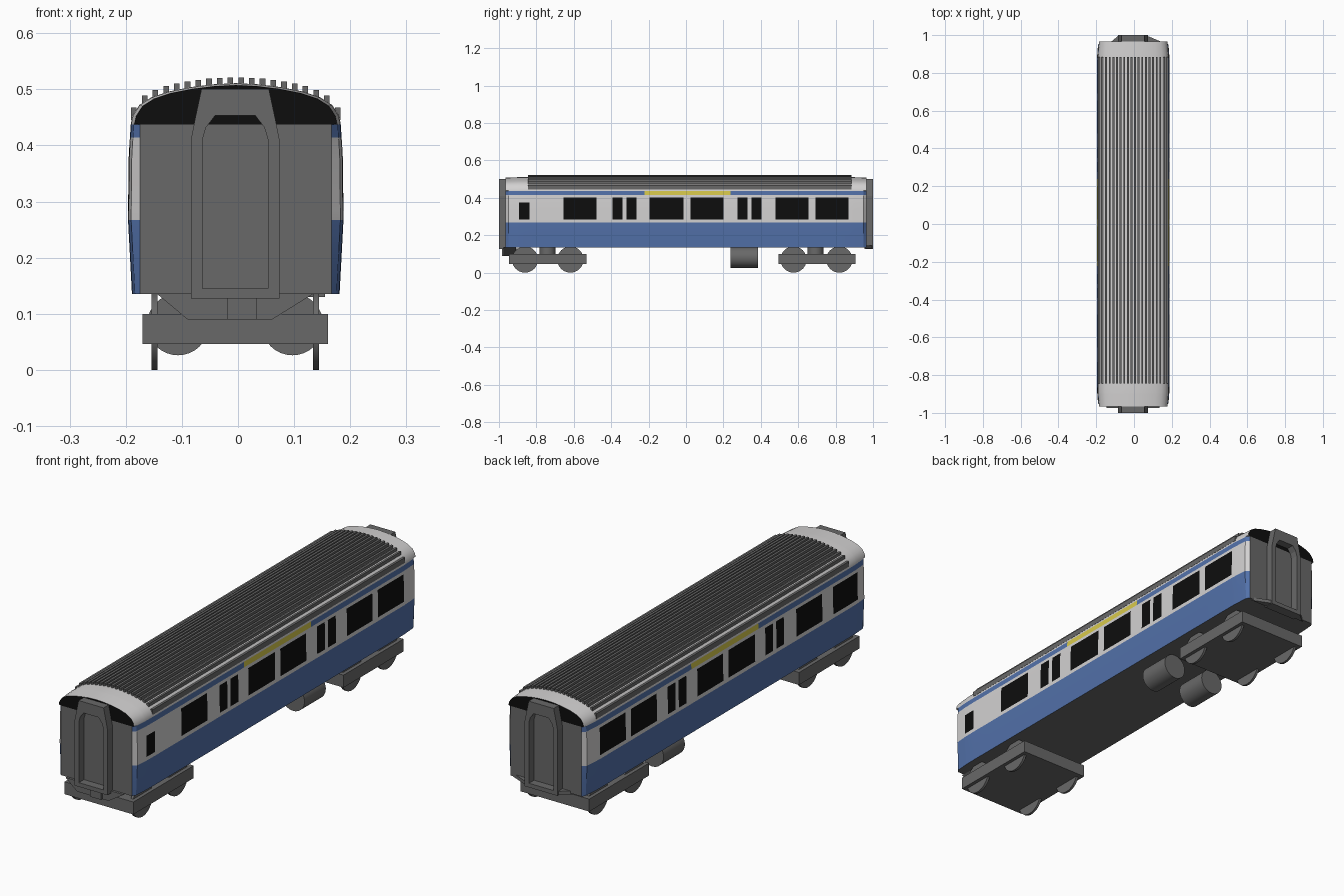
import bpy, bmesh, math
from mathutils import Matrix, Vector

if "Cube" in bpy.data.objects:
    bpy.data.objects.remove(bpy.data.objects["Cube"])

CX = -0.005  # centre line of the carriage


def mat(name, r, g, b):
    m = bpy.data.materials.new(name)
    m.diffuse_color = (r, g, b, 1)
    m.use_nodes = True
    m.node_tree.nodes["Principled BSDF"].inputs["Base Color"].default_value = m.diffuse_color
    return m


WHITE = mat("white_paint", 0.65, 0.64, 0.64)
BLUE = mat("blue_paint", 0.085, 0.165, 0.40)
YELLOW = mat("yellow_paint", 0.68, 0.58, 0.07)
BLACK = mat("black_glass", 0.004, 0.004, 0.004)
GREY = mat("dark_grey", 0.14, 0.14, 0.14)


def finish(name, bm, mats, smooth=False):
    bmesh.ops.recalc_face_normals(bm, faces=bm.faces[:])
    me = bpy.data.meshes.new(name)
    bm.to_mesh(me)
    bm.free()
    for m in mats:
        me.materials.append(m)
    ob = bpy.data.objects.new(name, me)
    bpy.context.collection.objects.link(ob)
    if smooth:
        bpy.ops.object.select_all(action='DESELECT')
        ob.select_set(True)
        bpy.context.view_layer.objects.active = ob
        bpy.ops.object.shade_smooth_by_angle(angle=math.radians(30))
    return ob


def add_box(bm, lo, hi):
    c = [(a + b) / 2 for a, b in zip(lo, hi)]
    s = [b - a for a, b in zip(lo, hi)]
    bmesh.ops.create_cube(bm, size=1, matrix=Matrix.Translation(c) @ Matrix.Diagonal((*s, 1)))


def box(name, lo, hi):
    bm = bmesh.new()
    add_box(bm, lo, hi)
    return finish(name, bm, [GREY])


def cylinder(name, centre, radius, length, axis):
    bm = bmesh.new()
    rot = Vector((0, 0, 1)).rotation_difference(Vector(axis)).to_matrix().to_4x4()
    bmesh.ops.create_cone(bm, cap_ends=True, segments=32, radius1=radius, radius2=radius,
                          depth=length, matrix=Matrix.Translation(centre) @ rot)
    return finish(name, bm, [GREY], True)


def prism(name, pts, y0, y1):
    """Extrude an (x, z) outline along y."""
    bm = bmesh.new()
    f = bm.faces.new([bm.verts.new((x + CX, y0, z)) for x, z in pts])
    r = bmesh.ops.extrude_face_region(bm, geom=[f])
    bmesh.ops.translate(bm, vec=(0, y1 - y0, 0),
                        verts=[v for v in r['geom'] if isinstance(v, bmesh.types.BMVert)])
    return finish(name, bm, [GREY])


def lerp(table, t):
    for (a, va), (b, vb) in zip(table, table[1:]):
        if t <= b:
            return va + (vb - va) * (t - a) / (b - a)
    return table[-1][1]


# Body shell: section lofted through stations that also outline the windows
WIDTH = [(0.135, 0.185), (0.267, 0.192), (0.38, 0.191), (0.439, 0.187)]
ROOF = [(0, 0.511), (0.04, 0.509), (0.08, 0.504), (0.12, 0.496), (0.15, 0.486),
        (0.172, 0.472), (0.184, 0.453), (0.187, 0.439)]
LEVELS = [0.135, 0.2, 0.267, 0.283, 0.33, 0.374, 0.401, 0.414, 0.437, 0.439]
SHARED = [(-0.655, -0.478), (-0.393, -0.34), (-0.318, -0.265), (-0.195, -0.013), (0.024, 0.2),
          (0.275, 0.329), (0.35, 0.404), (0.479, 0.655), (0.692, 0.869)]
SMALL = (-0.893, -0.837)
LEFT_EXTRA = (-0.9, -0.73)
YEL = (-0.222, 0.238)
stations = sorted({v for w in SHARED + [SMALL, LEFT_EXTRA, YEL] for v in w}
                  | {-0.965, -0.95, -0.92, 0.9, 0.95, 0.965})


def section(y):
    end = abs(y) > 0.96
    taper = 1 - 0.035 * max(0, (abs(y) - 0.88) / 0.085)
    drop = 1 - 0.05 * max(0, (abs(y) - 0.88) / 0.085)
    half = []
    for z in LEVELS:
        half.append((0.171 if end and z < 0.438 else lerp(WIDTH, z) * taper, z))
    for x, z in reversed(ROOF[:-1]):
        half.append((x * taper, 0.439 + (z - 0.439) * drop))
    return [(-x, z) for x, z in half] + [(x, z) for x, z in reversed(half[:-1])]


def side_material(x, y, z):
    if z < 0.267:
        return 1
    if 0.414 < z < 0.438:
        return 2 if YEL[0] < y < YEL[1] else 1
    if 0.283 < z < 0.401:
        if any(a < y < b for a, b in SHARED):
            return 3
        if x < 0 and LEFT_EXTRA[0] < y < LEFT_EXTRA[1]:
            return 3
        if x > 0 and SMALL[0] < y < SMALL[1] and z < 0.374:
            return 3
    return 0


bm = bmesh.new()
rings = [[bm.verts.new((x + CX + 0.001, y, z)) for x, z in section(y)] for y in stations]
n = len(rings[0])
for ra, rb in zip(rings, rings[1:]):
    for i in range(n):
        j = (i + 1) % n
        f = bm.faces.new((ra[i], ra[j], rb[j], rb[i]))
        c = f.calc_center_median()
        f.material_index = 4 if j == 0 else side_material(c.x - CX, c.y, c.z)
k = len(LEVELS)
for ring in (rings[0], rings[-1]):  # grey end wall under a black cap
    bm.faces.new(ring[:k - 1] + ring[n - k + 1:]).material_index = 4
    bm.faces.new((ring[k - 2], ring[k - 1], ring[n - k], ring[n - k + 1])).material_index = 3
    bm.faces.new(ring[k - 1:n - k + 1]).material_index = 3
finish("carriage_body", bm, [WHITE, BLUE, YELLOW, BLACK, GREY], True)

# Roof ribs following the roof curve
bm = bmesh.new()
for i in range(20):
    x = (i - 9.5) * 0.0191
    z = lerp(ROOF, abs(x))
    add_box(bm, (x + CX + 0.001 - 0.005, -0.845, z - 0.012),
            (x + CX + 0.001 + 0.005, 0.885, z + 0.011))
finish("roof_ribs", bm, [GREY])

# Gangway frames: an outer outline bridged to an arched opening
OUTER = [(0.079, 0.127), (0.079, 0.41), (0.072, 0.445), (0.06, 0.501)]
INNER = [(0.0585, 0.145), (0.0585, 0.41), (0.052, 0.432), (0.036, 0.453)]


def loop(half):
    return half + [(-x, z) for x, z in reversed(half)]


for name, y_in, y_out in (("front_gangway", -0.955, -1.0), ("rear_gangway", 0.955, 1.0)):
    bm = bmesh.new()
    o0, o1, i0, i1 = [[bm.verts.new((x + CX, y, z)) for x, z in loop(p)]
                      for p, y in ((OUTER, y_in), (OUTER, y_out), (INNER, y_in), (INNER, y_out))]
    for a, b in ((o0, o1), (o1, i1), (i1, i0), (i0, o0)):
        for i in range(len(a)):
            j = (i + 1) % len(a)
            bm.faces.new((a[i], a[j], b[j], b[i]))
    finish(name, bm, [GREY])

# Front coupler bracket, coupler and rear step
prism("front_bracket", [(-0.14, 0.136), (-0.085, 0.09), (0.066, 0.09), (0.14, 0.136)], -0.975, -0.91)
box("front_coupler", (-0.02, -0.985, 0.09), (0.033, -0.9, 0.128))
bm = bmesh.new()
for z in (0.13, 0.145):
    bm.faces.new([bm.verts.new((x, y, z)) for x, y in
                  ((-0.127, 0.96), (0.155, 0.96), (0.073, 0.995), (-0.085, 0.995))])
bmesh.ops.bridge_loops(bm, edges=bm.edges[:])
finish("rear_step", bm, [GREY])

# Bogies with wheels and pivots
for name, y0, y1, pivot, axles in (("front", -0.946, -0.532, -0.74, (-0.861, -0.618)),
                                   ("rear", 0.495, 0.906, 0.692, (0.575, 0.82))):
    box(name + "_bogie_frame", (CX - 0.165, y0, 0.046), (CX + 0.165, y1, 0.1))
    cylinder(name + "_bogie_pivot", (CX, pivot, 0.118), 0.042, 0.044, (0, 0, 1))
    for y in axles:
        for s in (-1, 1):
            cylinder(name + "_wheel", (CX + s * 0.144, y, 0.07), 0.07, 0.011, (1, 0, 0))

# Underfloor tanks
for s in (-1, 1):
    cylinder("underfloor_tank", (CX + s * 0.102, 0.312, 0.081), 0.055, 0.146, (0, 1, 0))
